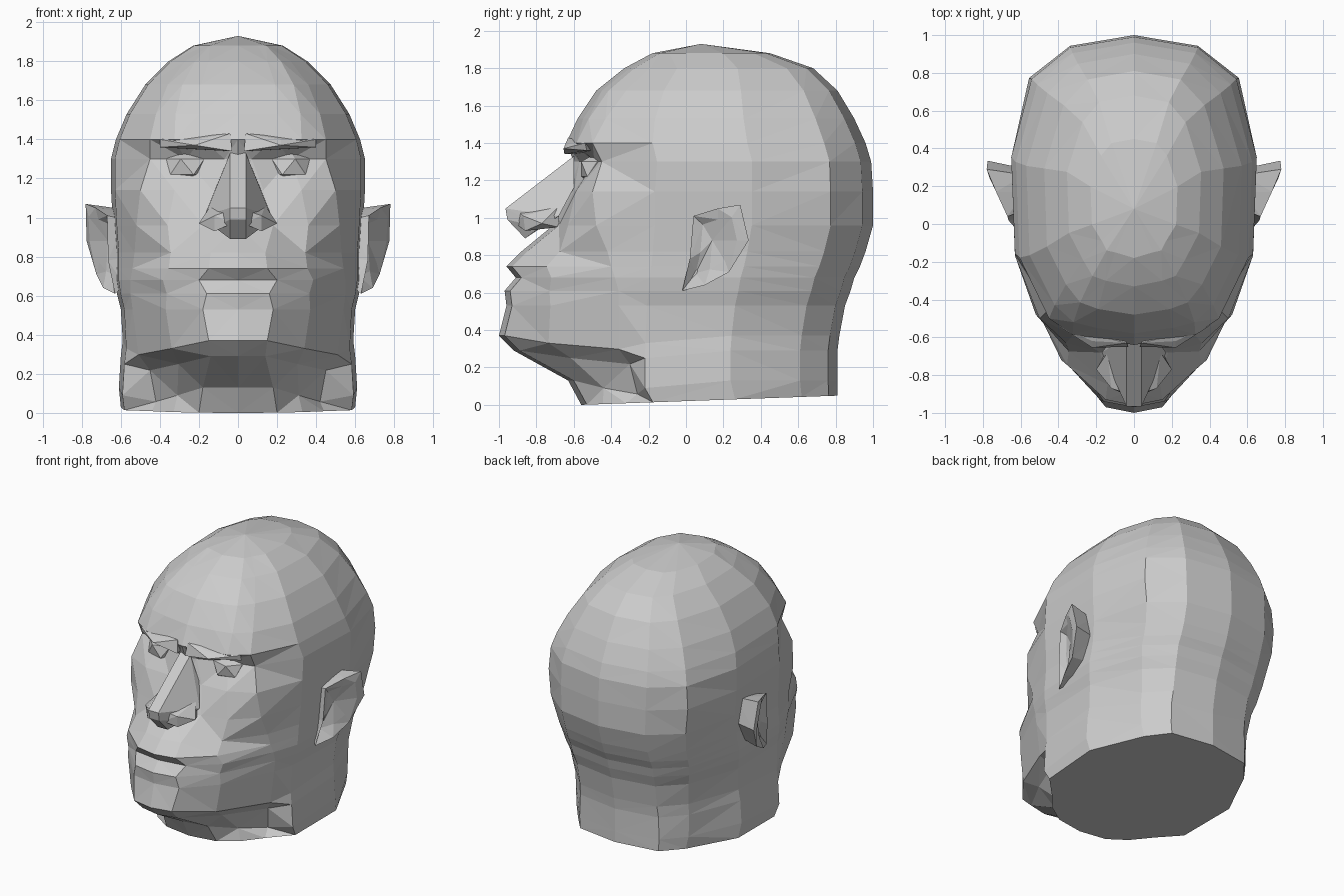
import bpy, bmesh
from mathutils import Vector

if "Cube" in bpy.data.objects:
    bpy.data.objects.remove(bpy.data.objects["Cube"])


def finish(bm, name):
    bmesh.ops.recalc_face_normals(bm, faces=bm.faces[:])
    bmesh.ops.triangulate(bm, faces=[f for f in bm.faces if len(f.verts) == 4])
    me = bpy.data.meshes.new(name)
    bm.to_mesh(me)
    bm.free()
    ob = bpy.data.objects.new(name, me)
    bpy.context.collection.objects.link(ob)
    return ob


def bridge(bm, a, b):
    n = len(a)
    for i in range(n):
        j = (i + 1) % n
        bm.faces.new((a[i], a[j], b[j], b[i]))


def hull(name, pts):
    bm = bmesh.new()
    for p in pts:
        bm.verts.new(p)
    res = bmesh.ops.convex_hull(bm, input=bm.verts[:])
    junk = {v for v in res["geom_interior"] if isinstance(v, bmesh.types.BMVert)}
    bmesh.ops.delete(bm, geom=list(junk), context='VERTS')
    return finish(bm, name)


def lerp(a, b, t):
    return a + (b - a) * t


# Head levels: z, front y, front half width, cheek x, cheek y, half width, back y, mid-face offset
LEVELS = [
    (0.00, -.56, .20, .44, -.32, .60, .81, -.02),
    (0.13, -.63, .18, .42, -.26, .61, .81, -.01),
    (0.29, -.92, .14, .45, -.30, .60, .81, -.02),
    (0.37, -1.0, .15, .51, -.36, .59, .82, -.07),
    (0.53, -.96, .18, .54, -.36, .60, .85, -.08),
    (0.61, -.97, .16, .55, -.36, .62, .88, -.08),
    (0.68, -.91, .20, .55, -.38, .63, .90, -.09),
    (0.74, -.96, .15, .54, -.40, .63, .93, -.08),
    (0.82, -.88, .14, .53, -.42, .63, .96, -.04),
    (0.96, -.71, .18, .52, -.48, .64, 1.0, -.05),
    (1.14, -.63, .13, .50, -.50, .65, 1.0, -.04),
    (1.30, -.60, .07, .45, -.45, .65, .99, .02),
    (1.40, -.64, .18, .45, -.50, .625, .96, -.03),
    (1.53, -.58, .20, .42, -.43, .57, .90, -.03),
    (1.68, -.48, .19, .36, -.32, .475, .81, -.03),
    (1.80, -.33, .15, .27, -.19, .355, .68, -.03),
    (1.88, -.18, .10, .17, -.09, .23, .45, -.02),
]


def head_half(z, yf, fw, cx, cy, w, yb, e):
    ys = max(yf, -.62)
    k = .86 - .13 * abs(z - 1.1)                  # rounder back above and below the middle
    drop = .04 if .1 < z < .45 else 0             # jaw line falls away from the chin
    tilt = .036 if z == 0 else 0                  # base rises slightly to the rear
    half = [
        (0, yf, z), (fw, yf + .03, z),
        ((fw + cx) / 2 + .01, (yf + .03 + cy) / 2 + e, z - drop), (cx, cy, z - drop * 1.8),
        (w * .97, lerp(ys, yb, .28), z - drop), (w, lerp(ys, yb, .60), z),
        (w * k, lerp(ys, yb, .86), z), (w * .52, lerp(ys, yb, .965), z), (0, yb, z)]
    return [(x, y, h + tilt * (y + .56)) for x, y, h in half]


bm = bmesh.new()
rings = []
for lv in LEVELS:
    half = head_half(*lv)
    outline = half + [(-x, y, z) for x, y, z in half[-2:0:-1]]
    rings.append([bm.verts.new(p) for p in outline])
for a, b in zip(rings, rings[1:]):
    bridge(bm, a, b)
bm.faces.new(rings[0][::-1])
crown = bm.verts.new((0, .08, 1.93))
top = rings[-1]
for i in range(len(top)):
    bm.faces.new((top[i], top[(i + 1) % len(top)], crown))
finish(bm, "head")


def both(pts):
    return [(s * x, y, z) for s in (1, -1) for x, y, z in pts]


# Nose: wedge-shaped bridge and tip, with a nostril wing on each side
hull("nose", both([(.04, -.60, 1.33), (.11, -.60, 1.16), (.04, -.965, 1.05),
                   (.04, -.955, .99), (.04, -.86, .89), (.12, -.78, .95), (.17, -.68, 1.01)]))
for s, side in ((1, "left"), (-1, "right")):
    hull("nostril_" + side, [(s * x, y, z) for x, y, z in (
        (.03, -.90, 1.04), (.03, -.91, .97), (.12, -.87, 1.01), (.12, -.86, .93),
        (.20, -.77, .97), (.14, -.68, 1.06), (.15, -.68, .95))])

    # Brow ridge, overhanging the eye socket, with the raised frown fold by the nose
    hull("brow_" + side, [(s * x, y, z) for x, y, z in (
        (.04, -.63, 1.43), (.03, -.65, 1.34), (.05, -.55, 1.34), (.22, -.655, 1.37),
        (.22, -.62, 1.40), (.40, -.54, 1.40), (.40, -.53, 1.36), (.3, -.48, 1.36))])

    # Eye, a faceted ball sunk in the socket
    bm = bmesh.new()
    bmesh.ops.create_icosphere(bm, subdivisions=1, radius=.10)
    for v in bm.verts:
        v.co = Vector((s * (v.co.x * 1.2 + .26), v.co.y - .475, v.co.z * .9 + 1.26))
    finish(bm, "eye_" + side)

# Ear: rim outline as y, z, outer x; narrows into the head, hollow in the middle
RIM = [(.04, 1.01, .67), (.17, 1.05, .73), (.29, 1.07, .78), (.335, .88, .775),
       (.23, .71, .725), (.10, .64, .69), (-.02, .61, .63), (.02, .78, .665)]
CY, CZ = .17, .88
for s, side in ((1, "left"), (-1, "right")):
    bm = bmesh.new()
    root = [bm.verts.new((s * .58, lerp(CY, y, .75), lerp(CZ, z, .85))) for y, z, x in RIM]
    rim = [bm.verts.new((s * x, y, z)) for y, z, x in RIM]
    inner = [bm.verts.new((s * (x - .015), lerp(CY, y, .62), lerp(CZ, z, .65))) for y, z, x in RIM]
    hollow = bm.verts.new((s * .665, CY - .03, CZ))
    bridge(bm, root, rim)
    bridge(bm, rim, inner)
    for i in range(len(RIM)):
        bm.faces.new((inner[i], inner[(i + 1) % len(RIM)], hollow))
    bm.faces.new(root[::-1])
    finish(bm, "ear_" + side)
